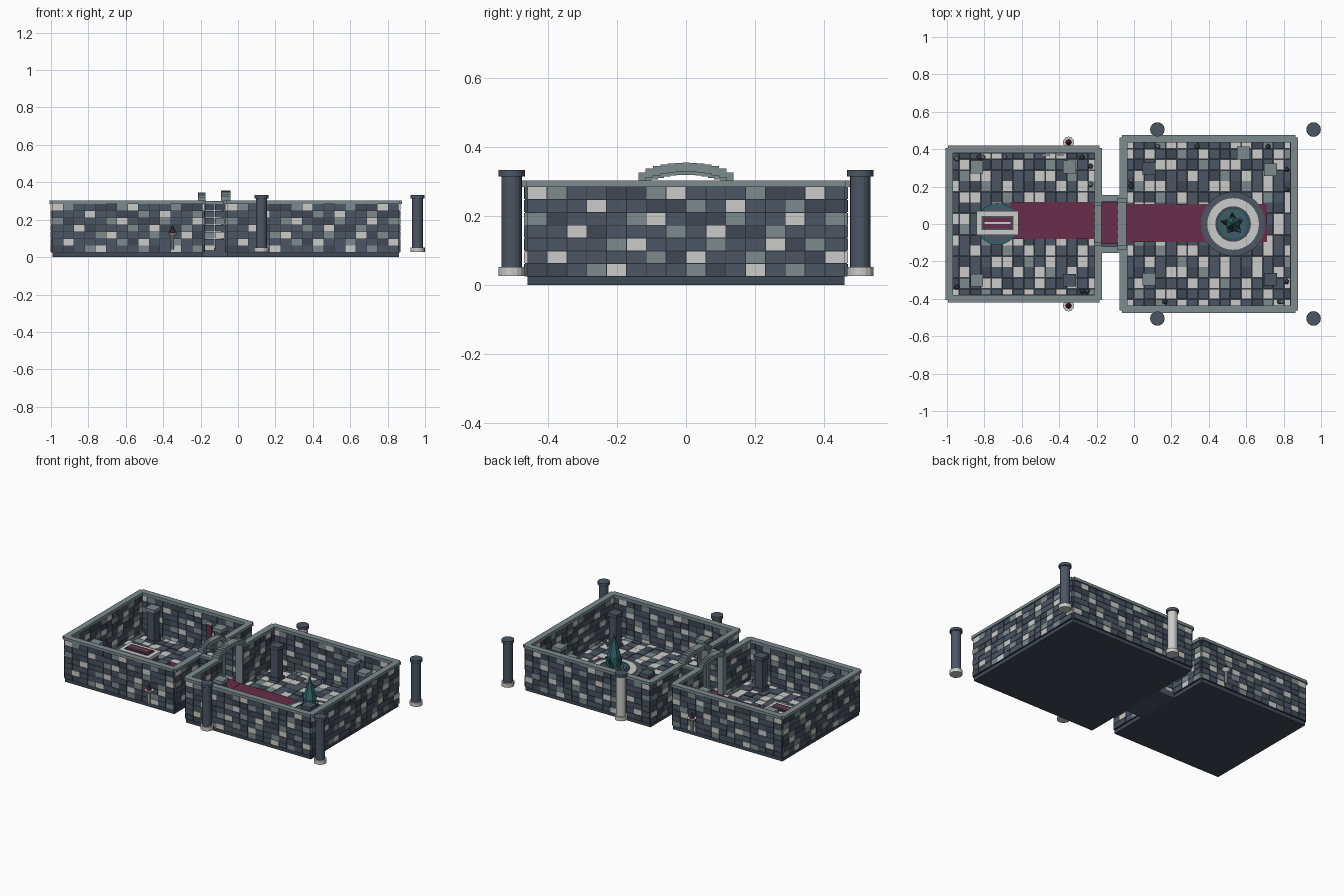
import bpy, bmesh, math, random
from mathutils import Matrix, Vector

if "Cube" in bpy.data.objects:
    bpy.data.objects.remove(bpy.data.objects["Cube"])

random.seed(4)
COLS = {"slate": (.072, .092, .125), "mortar": (.022, .028, .038), "grey_stone": (.205, .26, .275),
        "pale_stone": (.60, .60, .59), "maroon": (.14, .026, .065), "teal": (.03, .125, .145),
        "dark_slate": (.05, .065, .09)}
NAMES = list(COLS)
MATS = []
for n, c in COLS.items():
    m = bpy.data.materials.new(n)
    m.diffuse_color = (*c, 1)
    m.use_nodes = True
    m.node_tree.nodes["Principled BSDF"].inputs["Base Color"].default_value = m.diffuse_color
    MATS.append(m)
SLATE, MORTAR, GREY, PALE, MAROON, TEAL, DARK = range(7)


class Part:
    """Collects coloured primitives into one named object."""
    def __init__(self, name):
        self.name, self.bm = name, bmesh.new()

    def paint(self, verts, mat):
        for f in {f for v in verts for f in v.link_faces}:
            f.material_index = mat

    def box(self, x0, x1, y0, y1, z0, z1, mat):
        M = Matrix.Translation(((x0 + x1) / 2, (y0 + y1) / 2, (z0 + z1) / 2)) @ \
            Matrix.Diagonal((abs(x1 - x0), abs(y1 - y0), abs(z1 - z0), 1))
        self.paint(bmesh.ops.create_cube(self.bm, size=1, matrix=M)["verts"], mat)

    def cone(self, x, y, z0, z1, r0, r1, mat, n=16, tilt=None):
        M = Matrix.Translation((x, y, z0)) @ (tilt or Matrix.Identity(4)) @ \
            Matrix.Translation((0, 0, (z1 - z0) / 2))
        self.paint(bmesh.ops.create_cone(self.bm, cap_ends=True, segments=n, radius1=r0, radius2=r1,
                                         depth=z1 - z0, matrix=M)["verts"], mat)

    def done(self):
        me = bpy.data.meshes.new(self.name)
        for m in MATS:
            me.materials.append(m)
        self.bm.to_mesh(me)
        self.bm.free()
        ob = bpy.data.objects.new(self.name, me)
        bpy.context.collection.objects.link(ob)
        return ob


C, ROWS, Z0, RH, G = .0575, 7, .025, .0371, .0012
ZT = Z0 + ROWS * RH


def brick_colour(i, r):
    if (i + 3 * r) % 7 == 4:
        return PALE
    if (i + 2 * r) % 5 == 3:
        return GREY
    return DARK if (i // 2 + r) % 4 == 0 else SLATE


def wall(p, axis, a0, n, fixed, side, door=False):
    """Brick wall along an axis; side is the outward sign."""
    def put(u0, u1, d0, d1, z0, z1, mat):
        v0, v1 = sorted((fixed + side * d0, fixed + side * d1))
        if axis == "x":
            p.box(u0, u1, v0, v1, z0, z1, mat)
        else:
            p.box(v0, v1, u0, u1, z0, z1, mat)
    a1 = a0 + n * C
    spans = [(a0, -.115), (.115, a1)] if door else [(a0, a1)]
    for s0, s1 in spans:
        put(s0 + .002, s1 - .002, -.021, .006, Z0, ZT, MORTAR)
        put(s0 - .003 * (s0 == a0), s1 + .003 * (s1 == a1), -.024, .0165, ZT, .303, GREY)
    for r in range(ROWS):
        for i in range(n):
            u = a0 + i * C
            if door and -.13 < u + C / 2 < .13:
                continue
            j = random.uniform(0, .002)
            put(u + G, u + C - G, -.023 - j, .008 + j, Z0 + r * RH + G, Z0 + (r + 1) * RH - G,
                brick_colour(i, r))


def room(name, cx, n, door_side):
    h = n * C / 2
    base = Part(name + "_base")
    base.box(cx - h, cx + h, -h, h, 0, Z0 + .004, DARK)
    base.done()
    w = Part(name + "_brick_walls")
    for s in (-1, 1):
        wall(w, "x", cx - h, n, s * h, s)
        wall(w, "y", -h, n, cx + s * h, s, s == door_side)
    w.done()
    # floor tiles with uneven heights
    f = Part(name + "_floor_tiles")
    for i in range(n):
        for j in range(n):
            x, y = cx - h + i * C, -h + j * C
            k = (i + 2 * j) % 5
            mat = PALE if k == 0 or (i + 3 * j) % 7 == 0 else GREY if k == 3 and i % 2 else \
                DARK if k == 2 else SLATE
            f.box(x + G, x + C - G, y + G, y + C - G, Z0, .038 + random.uniform(0, .005), mat)
    f.done()
    # loose rubble near the walls
    q = Part(name + "_rubble")
    for i in range(12):
        a, e = random.uniform(-h + .05, h - .05), random.choice((-1, 1)) * (h - .045)
        x, y = (a, e) if i % 2 else (e, a)
        if abs(y) > .15:
            q.cone(cx + x, y, .04, .06, .016, .008, (SLATE, DARK, GREY)[i % 3], 5)
    q.done()


room("crypt", -.59, 14, 1)
room("hall", .40, 16, -1)

# passage between the rooms
p = Part("passage")
p.box(-.19, -.06, -.15, .15, 0, .038, SLATE)
for s in (-1, 1):
    for r in range(ROWS):
        for i in range(2):
            x = -.178 + i * .0535
            y0, y1 = sorted((s * .122, s * .147))
            p.box(x + G, x + .0535 - G, y0, y1, Z0 + r * RH + G, Z0 + (r + 1) * RH - G,
                  brick_colour(i + 4, r))
    y0, y1 = sorted((s * .119, s * .154))
    p.box(-.178, -.072, y0, y1, ZT, .300, GREY)
p.done()

# stepped stone arches over the two doorways
for name, x0, x1, w, top in (("crypt_arch", -.213, -.173, .118, .346), ("hall_arch", -.09, -.04, .138, .355)):
    p = Part(name)
    n = 13
    step = 2 * w / n
    for i in range(n):
        y = -w + (i + .5) * step
        z = .308 + (top - .308) * math.sqrt(1 - (y / w) ** 2)
        d = .001 * (i % 2)
        p.box(x0 + d, x1 - d, y - step / 2, y + step / 2, z - .027, z, GREY)
    for s in (-1, 1):
        y0, y1 = sorted((s * (w - .035), s * w))
        p.box(x0, x1, y0, y1, Z0, .30, GREY)
    p.done()

# carpet runner
p = Part("carpet")
p.box(-.66, -.21, -.08, .118, .036, .047, MAROON)
p.box(-.21, -.05, -.107, .116, .036, .048, MAROON)
p.box(-.05, .71, -.097, .106, .036, .047, MAROON)
p.done()

# square pillars inside the rooms
p = Part("inner_pillars")
for x, y, m in ((-.84, .305, GREY), (-.345, .305, GREY), (-.84, -.3, GREY), (-.345, -.3, SLATE),
                (.08, -.295, GREY), (.08, .295, SLATE), (.73, .29, GREY), (.73, -.295, SLATE),
                (.585, .38, GREY)):
    p.box(x - .027, x + .027, y - .027, y + .027, .036, .25, SLATE)
    p.box(x - .034, x + .034, y - .034, y + .034, .036, .06, SLATE)
    p.box(x - .034, x + .034, y - .034, y + .034, .245, .268, m)
p.done()

# free-standing columns outside the hall
for k, (x, y) in enumerate(((.125, -.505), (.96, -.505), (.96, .505), (.125, .505))):
    p = Part("outer_column_%d" % (k + 1))
    p.cone(x, y, .026, .052, .039, .039, PALE)
    p.cone(x, y, .052, .314, .030, .030, PALE if k == 3 else SLATE)
    p.cone(x, y, .314, .333, .038, .038, SLATE)
    p.done()

# torches beside the crypt
for s, side in ((-1, "front"), (1, "back")):
    p = Part(side + "_torch")
    x, y = -.35, s * .437
    p.cone(x, y, .04, .12, .009, .009, PALE, 8)
    p.cone(x, y, .112, .132, .012, .030, PALE, 10)
    p.cone(x, y, .130, .172, .017, 0, MAROON, 8)
    p.done()

# tomb on its round plinth
p = Part("tomb")
p.cone(-.73, 0, .036, .052, .112, .112, TEAL, 24)
p.cone(-.73, 0, .052, .055, .095, .095, SLATE, 24)
p.box(-.83, -.63, -.05, .06, .05, .105, SLATE)
p.box(-.843, -.617, -.06, .07, .105, .125, PALE)
p.box(-.815, -.645, -.032, .042, .125, .130, SLATE)
p.box(-.808, -.652, -.024, .034, .130, .135, MAROON)
p.box(-.80, -.66, .001, .010, .135, .139, PALE)
p.done()

# round dais with concentric rings
p = Part("dais")
for r, z, m in ((.172, .055, SLATE), (.138, .062, PALE), (.095, .069, DARK), (.078, .074, TEAL), (.060, .078, SLATE)):
    p.cone(.53, 0, .036, z, r, r, m, 32)
p.done()

# cluster of faceted crystals
p = Part("crystal")
p.cone(.53, 0, .07, .15, .034, .042, TEAL, 6)
p.cone(.53, 0, .15, .293, .042, 0, TEAL, 6)
for i in range(5):
    a = i * math.tau / 5 + .4
    t = Matrix.Rotation(.42, 4, Vector((-math.sin(a), math.cos(a), 0)))
    p.cone(.53 + .028 * math.cos(a), .028 * math.sin(a), .07, .14 + .02 * (i % 3), .019, 0, TEAL, 5, t)
p.done()

# banners on the inner walls of the crypt
p = Part("wall_banners")
for x in (-.47, -.40):
    p.box(x - .018, x + .018, .366, .374, .09, .23, MAROON)
    p.box(x - .022, x + .022, .363, .375, .23, .24, PALE)
p.done()
